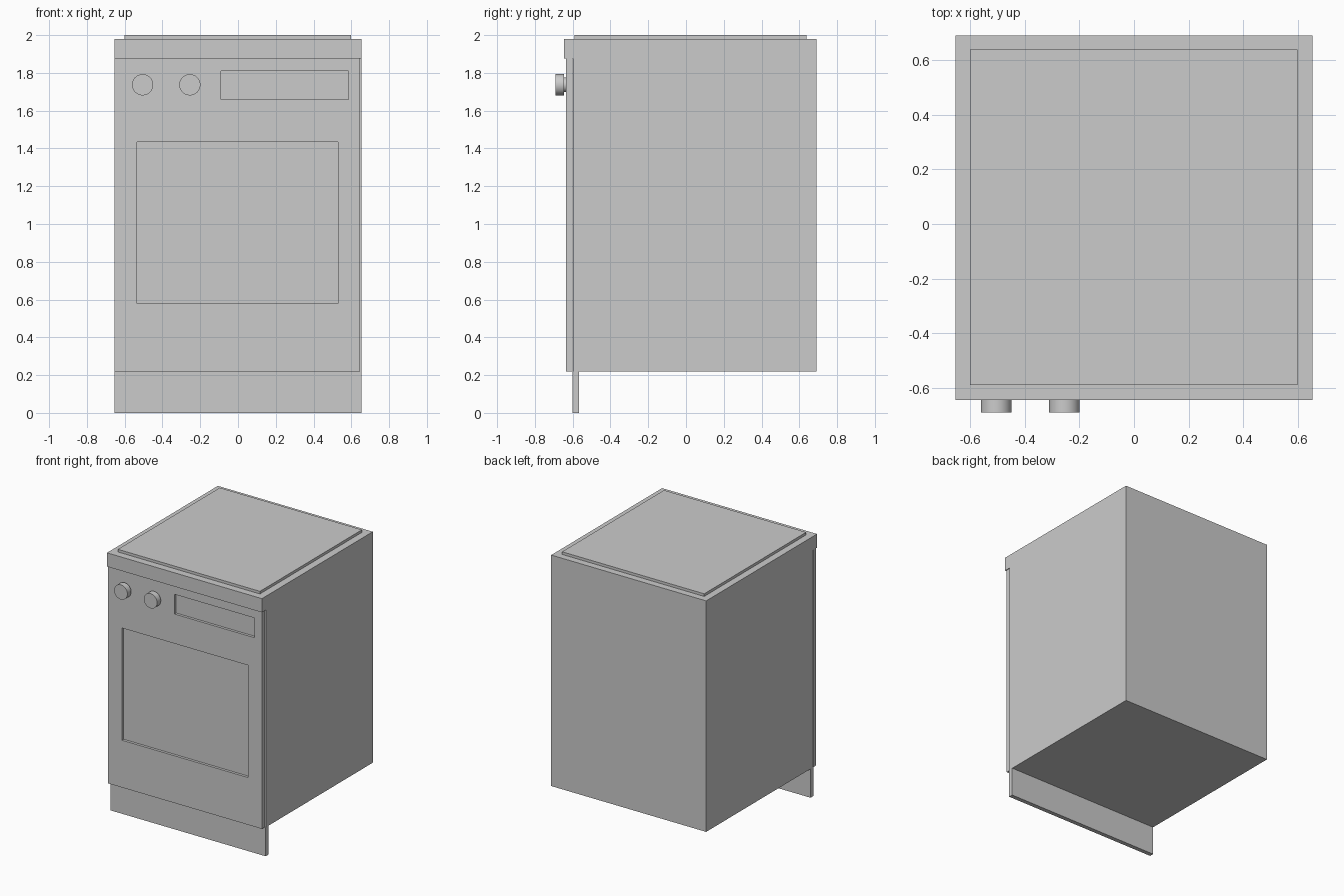
import bpy
import math

if "Cube" in bpy.data.objects:
    bpy.data.objects.remove(bpy.data.objects["Cube"])


def box(name, x, y, z):
    """Box from (min, max) ranges."""
    ranges = (x, y, z)
    bpy.ops.mesh.primitive_cube_add(size=1, location=[(a + b) / 2 for a, b in ranges])
    ob = bpy.context.object
    ob.name = name
    ob.scale = [b - a for a, b in ranges]
    bpy.ops.object.transform_apply(location=False, rotation=False, scale=True)
    return ob


def disc(name, x, z, radius, y0, y1):
    """Smooth cylinder along y."""
    bpy.ops.mesh.primitive_cylinder_add(
        vertices=48, radius=radius, depth=y1 - y0,
        location=(x, (y0 + y1) / 2, z), rotation=(math.pi / 2, 0, 0))
    ob = bpy.context.object
    ob.name = name
    bpy.ops.object.shade_smooth_by_angle(angle=math.radians(40))
    return ob


def recess(target, x, z, y):
    """Cut a rectangular recess into the front panel."""
    cutter = box("cutter", x, y, z)
    mod = target.modifiers.new("recess", 'BOOLEAN')
    mod.operation = 'DIFFERENCE'
    mod.solver = 'EXACT'
    mod.object = cutter
    bpy.context.view_layer.objects.active = target
    bpy.ops.object.modifier_apply(modifier=mod.name)
    bpy.data.objects.remove(cutter, do_unlink=True)


# Cabinet, worktop, hob plate and plinth
box("cabinet_body", (-0.653, 0.653), (-0.597, 0.69), (0.22, 1.875))
box("worktop", (-0.653, 0.653), (-0.645, 0.69), (1.875, 1.98))
box("hob_plate", (-0.60, 0.598), (-0.59, 0.638), (1.98, 2.0))
box("plinth", (-0.653, 0.653), (-0.60, -0.567), (0.0, 0.22))

# Front panel with the oven window and display recesses
panel = box("front_panel", (-0.653, 0.647), (-0.635, -0.602), (0.22, 1.875))
depth = (-0.70, -0.615)
recess(panel, (-0.535, 0.53), (0.58, 1.435), depth)
recess(panel, (-0.09, 0.585), (1.66, 1.81), depth)

# Control knobs on short stems
for side, x in (("left", -0.505), ("right", -0.255)):
    disc(f"{side}_knob_stem", x, 1.737, 0.038, -0.645, -0.63)
    disc(f"{side}_knob", x, 1.737, 0.056, -0.69, -0.645)
